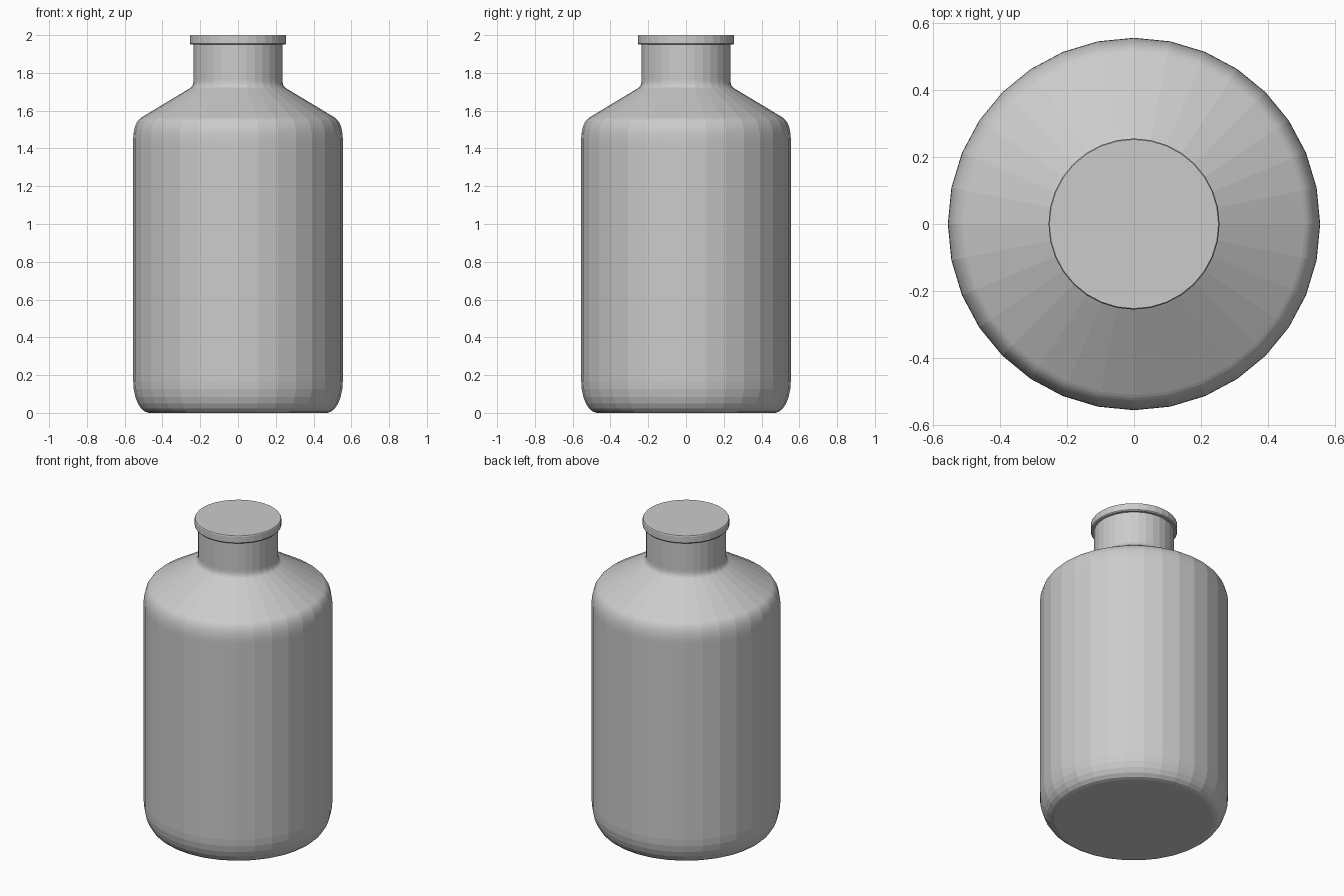
import bpy, bmesh, math

if "Cube" in bpy.data.objects:
    bpy.data.objects.remove(bpy.data.objects["Cube"])

SIDES = 32

def curve(p0, c, p1, n):
    """Quadratic curve points from p0 to p1, ends included."""
    pts = []
    for i in range(n + 1):
        t = i / n
        pts.append(tuple((1-t)**2*a + 2*t*(1-t)*b + t*t*d for a, b, d in zip(p0, c, p1)))
    return pts

def lathe(name, profile, mat):
    """Spin an (r, z) profile round z and close both ends."""
    bm = bmesh.new()
    rings = [[bm.verts.new((r*math.cos(2*math.pi*i/SIDES), r*math.sin(2*math.pi*i/SIDES), z))
              for i in range(SIDES)] for r, z in profile]
    for a, b in zip(rings, rings[1:]):
        for i in range(SIDES):
            j = (i + 1) % SIDES
            bm.faces.new((a[i], a[j], b[j], b[i]))
    bm.faces.new(rings[0][::-1])
    bm.faces.new(rings[-1])
    me = bpy.data.meshes.new(name)
    bm.to_mesh(me)
    bm.free()
    me.materials.append(mat)
    ob = bpy.data.objects.new(name, me)
    bpy.context.collection.objects.link(ob)
    return ob

grey = bpy.data.materials.new("light_grey")
grey.diffuse_color = (0.6, 0.6, 0.6, 1)
grey.use_nodes = True
grey.node_tree.nodes["Principled BSDF"].inputs["Base Color"].default_value = grey.diffuse_color

# rounded base corner (elliptical)
profile = [(0.47 + 0.085*math.sin(a), 0.17 - 0.17*math.cos(a))
           for a in (math.pi/2*i/6 for i in range(7))]
# rounded shoulder, sloping cone, fillet into the neck
profile += curve((0.555, 1.44), (0.555, 1.537), (0.51, 1.565), 10)
profile += curve((0.255, 1.718), (0.235, 1.73), (0.235, 1.765), 6)
# neck and lip
profile += [(0.235, 1.95), (0.25, 1.95), (0.255, 1.956), (0.255, 1.995), (0.252, 2.0)]

lathe("bottle", profile, grey)
